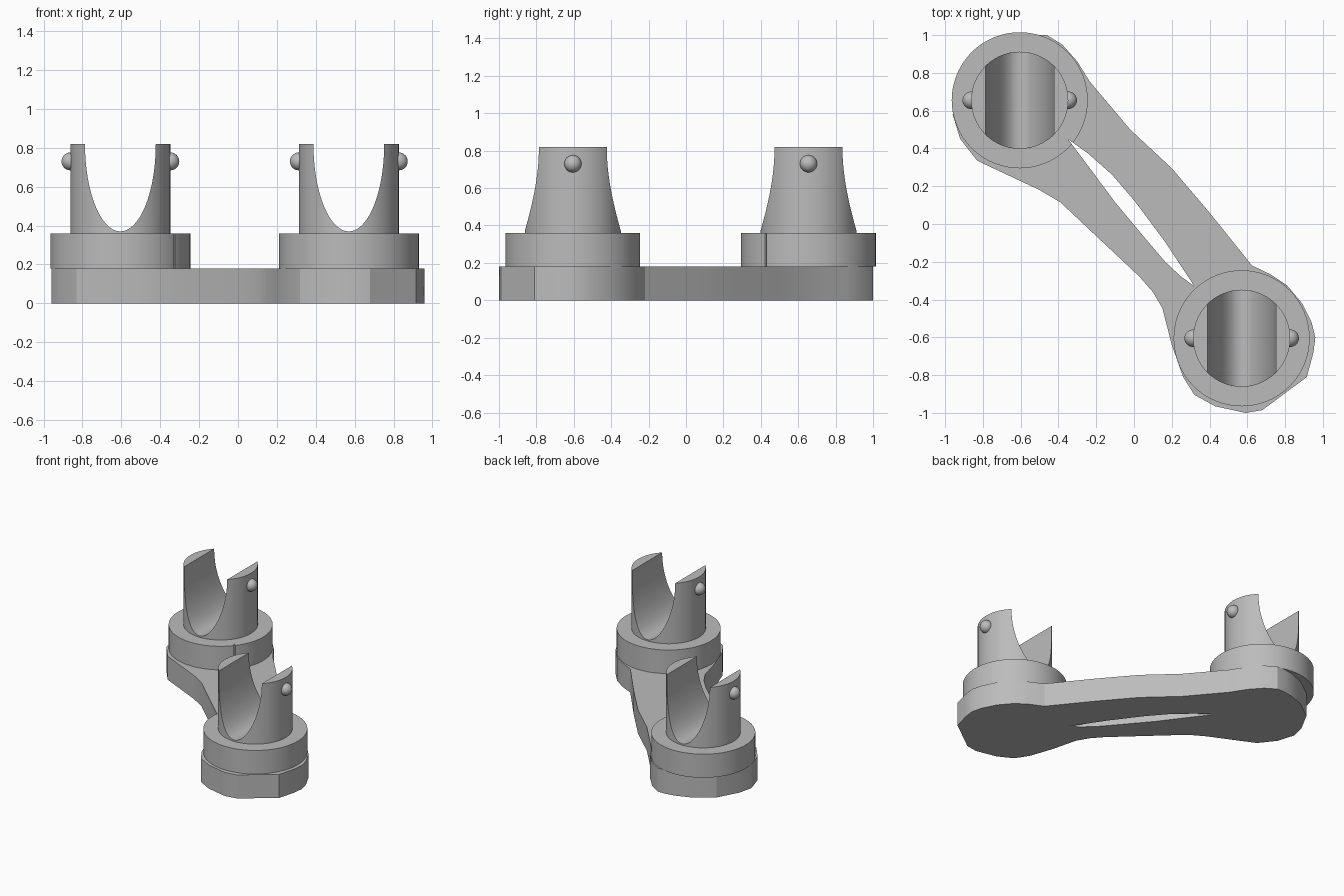
import bpy
import bmesh
import math
from mathutils import Vector

if "Cube" in bpy.data.objects:
    bpy.data.objects.remove(bpy.data.objects["Cube"], do_unlink=True)

# Single grey material
grey = bpy.data.materials.new("plain_grey")
grey.use_nodes = True
grey.diffuse_color = (0.5, 0.5, 0.5, 1)
grey.node_tree.nodes["Principled BSDF"].inputs["Base Color"].default_value = grey.diffuse_color

# Heights of the stacked parts
PLATE_TOP, COLLAR_TOP, POST_TOP = 0.18, 0.36, 0.82


def finish(name, bm):
    """Turn a bmesh into a named grey object."""
    bmesh.ops.recalc_face_normals(bm, faces=bm.faces)
    mesh = bpy.data.meshes.new(name)
    bm.to_mesh(mesh)
    bm.free()
    mesh.materials.append(grey)
    obj = bpy.data.objects.new(name, mesh)
    bpy.context.collection.objects.link(obj)
    return obj


def prism(name, points, offset):
    """Extrude a closed outline along the offset vector."""
    bm = bmesh.new()
    face = bm.faces.new([bm.verts.new(p) for p in points])
    result = bmesh.ops.extrude_face_region(bm, geom=[face])
    moved = [g for g in result["geom"] if isinstance(g, bmesh.types.BMVert)]
    bmesh.ops.translate(bm, verts=moved, vec=Vector(offset))
    return finish(name, bm)


def cylinder(name, centre, radius, bottom, top, sides=96):
    ring = [math.tau * i / sides for i in range(sides)]
    outline = [(centre[0] + radius * math.cos(a),
                centre[1] + radius * math.sin(a), bottom) for a in ring]
    return prism(name, outline, (0, 0, top - bottom))


def activate(obj):
    bpy.ops.object.select_all(action="DESELECT")
    obj.select_set(True)
    bpy.context.view_layer.objects.active = obj


def cut(obj, cutter):
    activate(obj)
    mod = obj.modifiers.new("cut", "BOOLEAN")
    mod.operation = "DIFFERENCE"
    mod.solver = "EXACT"
    mod.object = cutter
    bpy.ops.object.modifier_apply(modifier=mod.name)


def smooth(obj, degrees=30):
    activate(obj)
    bpy.ops.object.shade_smooth_by_angle(angle=math.radians(degrees))


# Base plate: two rounded lobes joined by a diagonal arm
outline = [
    (-.52, 1), (-.46, 1), (-.38, .95), (-.3, .86), (-.235, .755),
    (-.02, .5), (.2, .295), (.4, .06), (.625, -.22), (.72, -.265),
    (.81, -.325), (.89, -.42), (.94, -.52), (.96, -.6), (.95, -.68),
    (.915, -.81), (.68, -.985), (.59, -1), (.43, -.965), (.32, -.905),
    (.26, -.81), (.2, -.64), (.15, -.445), (.1, -.36), (.03, -.28),
    (-.39, .115), (-.5, .18), (-.83, .335), (-.92, .45), (-.96, .58),
    (-.935, .69), (-.85, .845), (-.71, .945), (-.6, .985),
]
plate = prism("base_plate", [(x, y, 0) for x, y in outline], (0, 0, PLATE_TOP))

# Narrow slit through the arm, which also nicks one collar
slit_outline = [
    (-.35, .45), (-.245, .375), (-.115, .26), (.005, .12), (.165, -.095),
    (.32, -.33), (.245, -.275), (.165, -.2), (.05, -.065), (-.1, .115), (-.23, .29),
]
slit = prism("slit_cutter", [(x, y, -.1) for x, y in slit_outline], (0, 0, .6))
slit.hide_render = True
cut(plate, slit)
smooth(plate, 25)

# Two identical stations: collar, slotted post and a stud on each side
for label, (cx, cy) in {"rear_right": (-.605, .655), "front_left": (.57, -.605)}.items():
    collar = cylinder(label + "_collar", (cx, cy), .36, PLATE_TOP, COLLAR_TOP)
    if label == "rear_right":
        cut(collar, slit)
    smooth(collar)

    # Post with a deep elliptical saddle running front to back
    post = cylinder(label + "_post", (cx, cy), .257, COLLAR_TOP - .02, POST_TOP)
    arc = [math.pi * i / 48 for i in range(49)]
    saddle = [(cx - .182 * math.cos(a), cy - .5, POST_TOP - .45 * math.sin(a)) for a in arc]
    saddle += [(cx + .182, cy - .5, 1), (cx - .182, cy - .5, 1)]
    cutter = prism("saddle_cutter", saddle, (0, 1, 0))
    cut(post, cutter)
    bpy.data.objects.remove(cutter, do_unlink=True)
    smooth(post)

    for side, sign in (("left", 1), ("right", -1)):
        bm = bmesh.new()
        bmesh.ops.create_uvsphere(bm, u_segments=32, v_segments=16, radius=.046)
        stud = finish(f"{label}_{side}_stud", bm)
        stud.location = (cx + sign * .257, cy, .73)
        smooth(stud)

bpy.data.objects.remove(slit, do_unlink=True)
